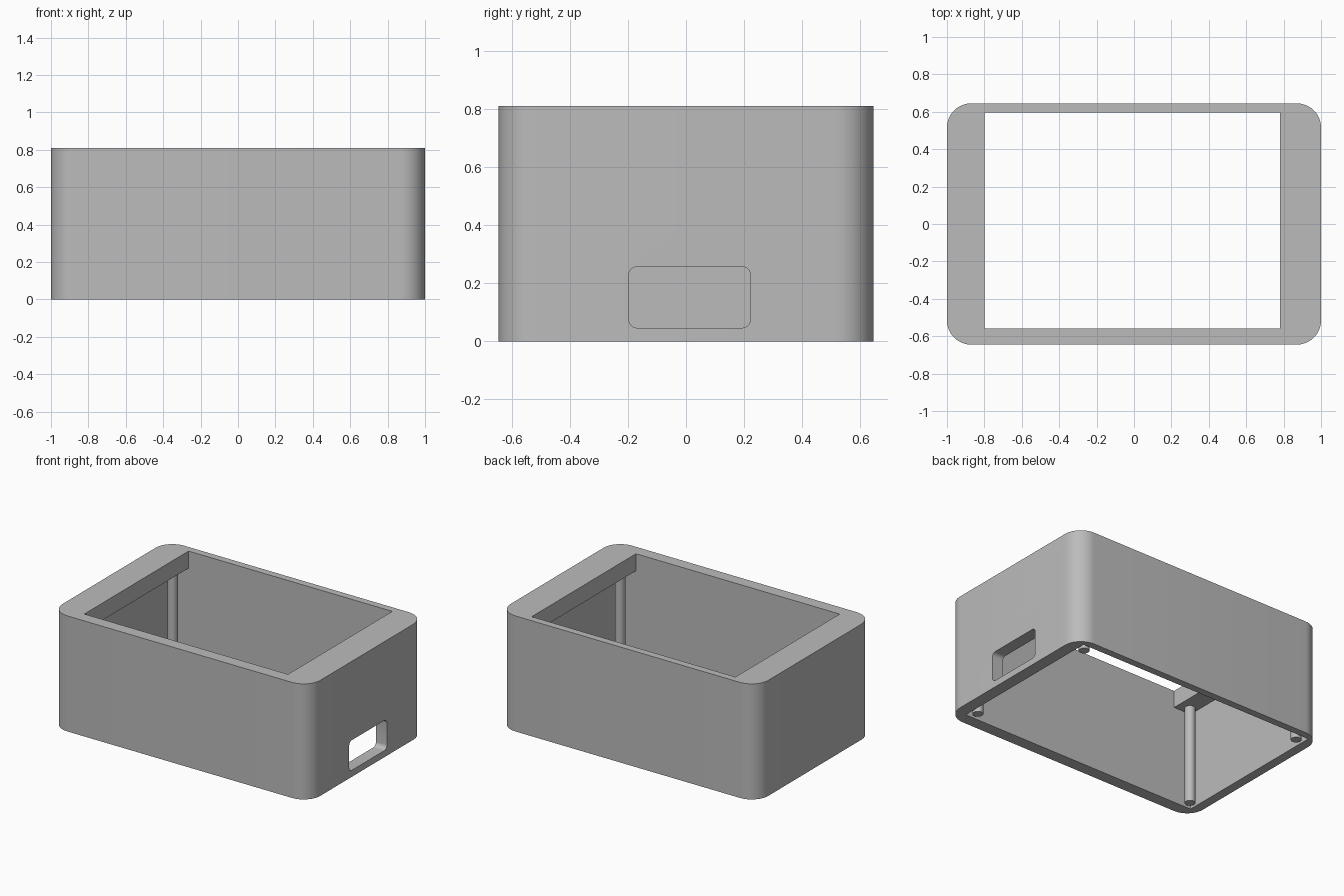
import bpy
import bmesh
import math
from mathutils import Matrix, Vector

cube = bpy.data.objects.get("Cube")
if cube:
    bpy.data.objects.remove(cube, do_unlink=True)

grey = bpy.data.materials.new("plain grey")
grey.use_nodes = True
colour = (0.5, 0.5, 0.5, 1)
grey.diffuse_color = colour
grey.node_tree.nodes["Principled BSDF"].inputs["Base Color"].default_value = colour


def rounded_rect(x0, x1, y0, y1, r, steps):
    """Outline of a rectangle with rounded corners, counter-clockwise."""
    corners = [(x1 - r, y1 - r), (x0 + r, y1 - r), (x0 + r, y0 + r), (x1 - r, y0 + r)]
    points = []
    for i, (cx, cy) in enumerate(corners):
        for s in range(steps + 1):
            a = math.pi / 2 * (i + s / steps)
            points.append((cx + r * math.cos(a), cy + r * math.sin(a)))
    return points


def prism(name, outline, place, start, end):
    """Extrude an outline; place(u, v, w) maps it into space."""
    bm = bmesh.new()
    face = bm.faces.new([bm.verts.new(place(u, v, start)) for u, v in outline])
    shift = Vector(place(0, 0, end)) - Vector(place(0, 0, start))
    extruded = bmesh.ops.extrude_face_region(bm, geom=[face], use_keep_orig=True)["geom"]
    verts = [g for g in extruded if isinstance(g, bmesh.types.BMVert)]
    bmesh.ops.translate(bm, vec=shift, verts=verts)
    bmesh.ops.recalc_face_normals(bm, faces=bm.faces)
    return finish(name, bm)


def finish(name, bm):
    mesh = bpy.data.meshes.new(name)
    bm.to_mesh(mesh)
    bm.free()
    mesh.materials.append(grey)
    obj = bpy.data.objects.new(name, mesh)
    bpy.context.collection.objects.link(obj)
    return obj


def activate(obj):
    bpy.ops.object.select_all(action="DESELECT")
    obj.select_set(True)
    bpy.context.view_layer.objects.active = obj


def cut(target, cutter):
    mod = target.modifiers.new("cut", "BOOLEAN")
    mod.operation = "DIFFERENCE"
    mod.solver = "EXACT"
    mod.object = cutter
    activate(target)
    bpy.ops.object.modifier_apply(modifier=mod.name)
    bpy.data.objects.remove(cutter, do_unlink=True)


HEIGHT, LID_BASE = 0.81, 0.69

# Outer shell with rounded upright edges
shell = prism("enclosure_shell", rounded_rect(-1, 1, -0.645, 0.645, 0.13, 12),
              lambda u, v, w: (u, v, w), 0, HEIGHT)

# Cavity open at the base, narrowing to the window between the two end ledges
section = [(-0.935, -0.2), (0.915, -0.2), (0.915, LID_BASE), (0.78, LID_BASE),
           (0.78, 1), (-0.8, 1), (-0.8, LID_BASE), (-0.935, LID_BASE)]
cut(shell, prism("cavity_cutter", section, lambda u, v, w: (u, w, v), -0.56, 0.595))

# Rounded port through the left end wall
cut(shell, prism("port_cutter", rounded_rect(-0.197, 0.222, 0.046, 0.257, 0.03, 6),
                 lambda u, v, w: (w, u, v), 0.85, 1.1))

# Screw posts hanging from the ledges
posts = []
for x, side in ((0.863, "left"), (-0.883, "right")):
    for y, end in ((-0.503, "front"), (0.538, "back")):
        bm = bmesh.new()
        bmesh.ops.create_cone(bm, cap_ends=True, segments=32, radius1=0.034, radius2=0.034,
                              depth=LID_BASE,
                              matrix=Matrix.Translation((x, y, LID_BASE / 2)))
        posts.append(finish(f"{end}_{side}_post", bm))

for obj in [shell] + posts:
    activate(obj)
    bpy.ops.object.shade_smooth_by_angle(angle=math.radians(30))
